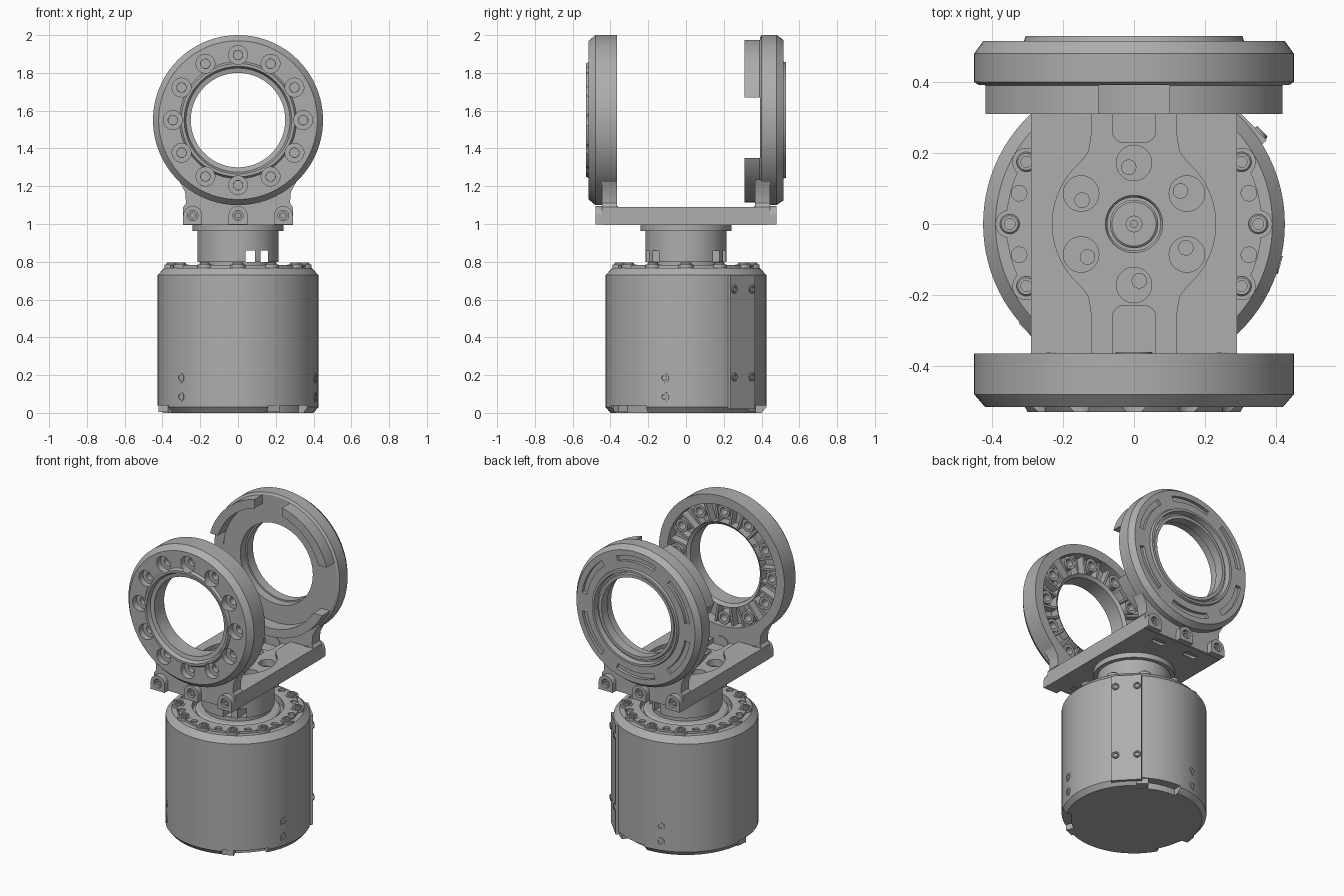
import bpy, bmesh
from math import pi, cos, sin, radians
from mathutils import Matrix

if "Cube" in bpy.data.objects:
    bpy.data.objects.remove(bpy.data.objects["Cube"])

GREY = bpy.data.materials.new("metal_grey")
GREY.use_nodes = True
GREY.diffuse_color = (0.42, 0.42, 0.42, 1)
GREY.node_tree.nodes["Principled BSDF"].inputs["Base Color"].default_value = GREY.diffuse_color
parts = []
UP = Matrix.Identity(4)


def move(x, y, z):
    return Matrix.Translation((x, y, z))


def spin(deg, axis="Z"):
    return Matrix.Rotation(radians(deg), 4, axis)


def finish(name, bm, matrix):
    bmesh.ops.remove_doubles(bm, verts=bm.verts, dist=1e-5)
    bmesh.ops.recalc_face_normals(bm, faces=bm.faces)
    bm.transform(matrix)
    mesh = bpy.data.meshes.new(name)
    bm.to_mesh(mesh)
    bm.free()
    mesh.materials.append(GREY)
    ob = bpy.data.objects.new(name, mesh)
    bpy.context.collection.objects.link(ob)
    parts.append(ob)
    return ob


def lathe(name, profile, matrix=UP, n=72, closed=True):
    """Turn a (radius, height) outline about local z."""
    bm = bmesh.new()
    rows = [[bm.verts.new((r * cos(2 * pi * i / n), r * sin(2 * pi * i / n), h))
             for i in range(n)] for r, h in profile]
    for k in range(len(rows) if closed else len(rows) - 1):
        a, b = rows[k], rows[(k + 1) % len(rows)]
        axial = profile[k][0] == 0 and profile[(k + 1) % len(rows)][0] == 0
        for i in range(0 if axial else n):
            j = (i + 1) % n
            quad = [a[i], a[j], b[j], b[i]]
            if profile[k][0] == 0:
                quad = [a[0], b[j], b[i]]
            elif profile[(k + 1) % len(rows)][0] == 0:
                quad = [a[i], a[j], b[0]]
            bm.faces.new(quad)
    loose = [v for v in bm.verts if not v.link_faces]
    bmesh.ops.delete(bm, geom=loose, context="VERTS")
    return finish(name, bm, matrix)


def cylinder(name, r, h0, h1, matrix=UP, n=32):
    return lathe(name, [(0, h0), (r, h0), (r, h1), (0, h1)], matrix, n, False)


def prism(name, outline, h0, h1, matrix=UP):
    bm = bmesh.new()
    face = bm.faces.new([bm.verts.new((x, y, h0)) for x, y in outline])
    top = bmesh.ops.extrude_face_region(bm, geom=[face])["geom"]
    bmesh.ops.translate(bm, vec=(0, 0, h1 - h0),
                        verts=[v for v in top if isinstance(v, bmesh.types.BMVert)])
    return finish(name, bm, matrix)


def box(name, x0, x1, y0, y1, z0, z1, matrix=UP):
    return prism(name, [(x0, y0), (x1, y0), (x1, y1), (x0, y1)], z0, z1, matrix)


def arc(r, a0, a1, n=12, cx=0, cy=0):
    return [(cx + r * cos(radians(a0 + (a1 - a0) * i / n)),
             cy + r * sin(radians(a0 + (a1 - a0) * i / n))) for i in range(n + 1)]


def merge(items, name):
    with bpy.context.temp_override(active_object=items[0], object=items[0],
                                   selected_objects=items, selected_editable_objects=items):
        bpy.ops.object.join()
    for ob in items[1:]:
        parts.remove(ob)
    items[0].name = name
    return items[0]


def cut(target, cutters):
    tool = merge(cutters, "cutter") if len(cutters) > 1 else cutters[0]
    mod = target.modifiers.new("cut", "BOOLEAN")
    mod.operation, mod.solver, mod.object, mod.use_self = "DIFFERENCE", "EXACT", tool, True
    with bpy.context.temp_override(active_object=target, object=target):
        bpy.ops.object.modifier_apply(modifier="cut")
    parts.remove(tool)
    bpy.data.objects.remove(tool)


def screw(name, r, matrix):
    return lathe(name, [(0, -.01), (r, -.01), (r, .008), (r * .85, .012), (r * .55, .012),
                        (r * .55, .003), (0, .003)], matrix, 16, False)


def radial(deg, r, z):
    return spin(deg) @ move(r, 0, z) @ spin(90, "Y")


# Motor housing with rim notches
body = lathe("motor_housing", [(0, 0), (.40, 0), (.425, .03), (.425, .73), (.39, .768),
                               (.27, .768), (.27, .74), (0, .74)], n=96, closed=False)
cut(body, [prism("notch", arc(.46, a, a + 38) + arc(.37, a + 38, a), -.02, .04)
           for a in (-68, 52, 172)])
for a in (-68, 52, 172):
    box("rim_block", .36, .415, .0, .07, .004, .045, spin(a))
    for z in (.085, .185):
        lathe("housing_screw", [(0, -.01), (.026, -.01), (.026, .004), (.014, .004),
                                (.01, -.004), (0, -.004)], radial(a + 52.3, .424, z), 16, False)

# Cover plate on the housing side
box("cover_plate", .39, .433, -.09, .09, .02, .73, spin(44))
for t in (-.064, .064):
    for z in (.19, .655):
        screw("cover_screw", .022, spin(44) @ move(.43, t, z) @ spin(90, "Y"))

# Bolted flange on the housing
flange = lathe("flange_ring", [(.27, .75), (.36, .75), (.36, .782), (.27, .782)])
cut(flange, [cylinder("hole", .022, .77, .8, spin(15 + 30 * i) @ move(.335, 0, 0), 16)
             for i in range(12)])
for i in range(12):
    at = spin(30 * i) @ move(.35, 0, 0)
    cylinder("flange_pad", .04, .75, .785, at, 20)
    screw("flange_bolt", .028, at @ move(0, 0, .785))
lathe("inner_ring", [(.20, .73), (.25, .73), (.25, .765), (.235, .775), (.20, .775)])

# Output shaft
shaft = lathe("output_shaft", [(0, .73), (.20, .73), (.20, .80), (.215, .80), (.215, .962),
                               (.24, .962), (.24, 1.0), (0, 1.0)], closed=False)
cut(shaft, [box("slot", x0, x1, -.3, .3, .80, .86) for x0, x1 in ((.04, .09), (.12, .16))])

# Bracket base plate
base = box("bracket_base", -.29, .29, -.44, .44, .995, 1.09)
side = arc(.23, -50, 50, 20)
neck = [(.127, .205), (.12, .25), (.12, .365)]
right = [(x, -y) for x, y in reversed(neck)] + side + neck
cut(base, [prism("contour", right + [(-x, y) for x, y in reversed(right)], 1.065, 1.12)])
slots = []
for s in (0, 180):
    ends = arc(.03, 270, 180, 6, -.03, .26) + [(-.06, .365), (.06, .365)]
    slots.append(prism("slot", ends + arc(.03, 0, -90, 6, .03, .26), 1.035, 1.1, spin(s)))
slots += [cylinder("hole", .05, 1.02, 1.1, spin(30 + 60 * i) @ move(.172, 0, 0))
          for i in range(6)]
slots.append(lathe("hub_hole", [(0, 1.01), (.075, 1.01), (.075, 1.055), (.09, 1.08),
                                (0, 1.08)], n=48, closed=False))
for sx in (-.12, .12):
    for sy in (-.37, .37):
        slots.append(prism("underslot", arc(.022, -90, 90, 8, sx + .025, sy)
                           + arc(.022, 90, 270, 8, sx - .025, sy), .98, 1.02))
cut(base, slots)
lathe("hub_cap", [(0, 1.0), (.068, 1.0), (.068, 1.045), (.062, 1.05), (.022, 1.05),
                  (.022, 1.03), (.012, 1.03), (.012, 1.045), (0, 1.045)], n=40, closed=False)
for i in range(6):
    cylinder("hub_bolt", .022, 1.0, 1.03, spin(30 + 60 * i) @ move(.16, .015, 0), 16)


# Bracket necks with bolted lugs, outward along local z
def make_neck(face, flip, label):
    half = [(.29, 1.0), (.29, 1.09), (.275, 1.11), (.28, 1.17), (.315, 1.235)]
    outline = half + arc(.42, -48, -132, 16, 0, 1.55) + [(-x, z) for x, z in reversed(half)]
    prism(label + "_neck", [(x, (z - 1.55) * flip) for x, z in outline], .365, .445, face)
    lugs = []
    for x in (-.24, 0, .24):
        shape = [(x - .05, .997), (x + .05, .997)] + arc(.05, 0, 180, 12, x, 1.045)
        lug = prism(label + "_lug", [(u, (v - 1.55) * flip) for u, v in shape], .36, .48, face)
        at = face @ move(x, (1.045 - 1.55) * flip, 0)
        cut(lug, [cylinder("hole", .028, .455, .5, at, 20)])
        lathe(label + "_lug_bolt", [(.012, .45), (.022, .45), (.022, .47), (.012, .47)], at, 16)


# Front ring: counterbored outside, ribbed inside
front = move(0, 0, 1.55) @ spin(90, "X")
ring = lathe("front_ring", [(.25, .40), (.27, .385), (.27, .44), (.39, .44), (.39, .365),
                            (.45, .365), (.45, .48), (.42, .515), (.31, .515), (.30, .53),
                            (.285, .53), (.275, .505), (.25, .50)], front, 96)
cut(ring, [lathe("counterbore", [(0, .42), (.025, .42), (.025, .475), (.05, .475), (.05, .55),
                                 (0, .55)], front @ spin(30 * i) @ move(.345, 0, 0), 28, False)
           for i in range(12)])
for i in range(12):
    lathe("bolt_boss", [(.024, .385), (.042, .385), (.042, .445), (.024, .445)],
          front @ spin(30 * i) @ move(.345, 0, 0), 20)
    for da in (9, 21):
        box("radial_rib", .265, .395, -.007, .007, .39, .45, front @ spin(30 * i + da))
make_neck(front, 1, "front")

# Rear ring: notched skirt inside, arc grooves outside
rear = move(0, 0, 1.55) @ spin(-90, "X")
ring = lathe("rear_ring", [(.26, .395), (.38, .395), (.38, .31), (.435, .31), (.435, .39),
                           (.45, .40), (.45, .48), (.425, .515), (.31, .515), (.305, .53),
                           (.29, .53), (.285, .495), (.275, .495), (.27, .51), (.25, .51),
                           (.25, .45), (.26, .45)], rear, 96)
cut(ring, [box("gap", x0, x1, .28, .392, z0, z1) for x0, x1, z0, z1 in
           ((-.5, -.3, 1.35, 1.67), (.3, .5, 1.35, 1.67), (-.1, .1, 1.85, 2.1))])
cut(ring, [prism("groove", arc(.39, a, a + 42) + arc(.355, a + 42, a), .495, .54, rear)
           for a in range(9, 360, 60)])
make_neck(rear, -1, "rear")

# Smooth the turned surfaces, keep edges sharp
bpy.ops.object.select_all(action="DESELECT")
for ob in parts:
    ob.select_set(True)
bpy.context.view_layer.objects.active = parts[0]
bpy.ops.object.shade_smooth_by_angle(angle=radians(30))
